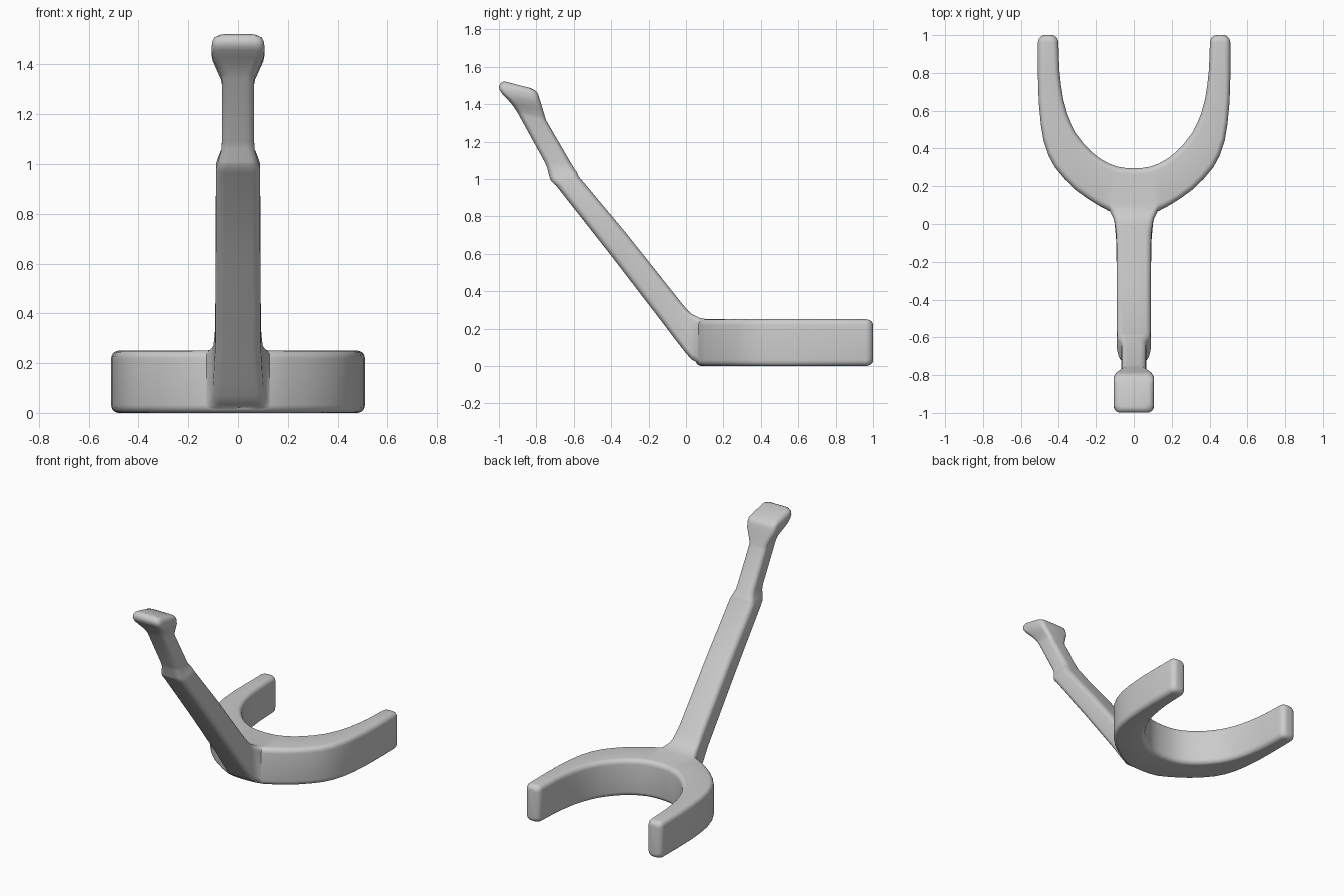
import bpy, bmesh, math
from mathutils import Vector


def loft(name, sections, radius):
    """Skin rounded rectangles; each section is (edge point a, edge point b, half depth vector)."""
    bm = bmesh.new()
    rings = []
    for a, b, v in sections:
        a, b, v = Vector(a), Vector(b), Vector(v)
        c, hu, hv = (a + b) / 2, (b - a).length / 2, v.length
        u, w = (b - a).normalized(), v.normalized()
        r = min(radius, hu * 0.8, hv * 0.8)
        ring = []
        for k, (sx, sy) in enumerate(((1, 1), (-1, 1), (-1, -1), (1, -1))):
            for i in range(6):
                t = math.pi / 2 * (k + i / 5)
                p = u * (sx * (hu - r) + r * math.cos(t)) + w * (sy * (hv - r) + r * math.sin(t))
                ring.append(bm.verts.new(c + p))
        rings.append(ring)
    n = len(rings[0])
    for p, q in zip(rings, rings[1:]):
        for i in range(n):
            bm.faces.new((p[i], p[(i + 1) % n], q[(i + 1) % n], q[i]))
    bm.faces.new(rings[0])
    bm.faces.new(rings[-1])
    bmesh.ops.recalc_face_normals(bm, faces=bm.faces)
    me = bpy.data.meshes.new(name)
    bm.to_mesh(me)
    bm.free()
    ob = bpy.data.objects.new(name, me)
    bpy.context.collection.objects.link(ob)
    return ob


# U-shaped fork: outer x, y and inner x, y from the middle to the arm tip
half = [(0.07, 0.055, 0.05, 0.298), (0.13, 0.068, 0.09, 0.305), (0.19, 0.10, 0.135, 0.322),
        (0.25, 0.138, 0.18, 0.348), (0.31, 0.182, 0.225, 0.384), (0.37, 0.24, 0.265, 0.426),
        (0.42, 0.30, 0.31, 0.485), (0.455, 0.365, 0.335, 0.535), (0.48, 0.44, 0.357, 0.59),
        (0.495, 0.53, 0.376, 0.66), (0.506, 0.65, 0.388, 0.735), (0.51, 0.78, 0.397, 0.82),
        (0.51, 0.96, 0.402, 0.96)]
side = [((ox, oy, 0.125), (ix, iy, 0.125), (0, 0, 0.125)) for ox, oy, ix, iy in half]
for i in range(1, 6):  # rounded tip
    t = math.pi / 2 * i / 5
    d, y = 0.036 * (1 - math.cos(t)), 0.96 + 0.04 * math.sin(t)
    side.append(((0.51 - d, y, 0.125), (0.402 + d, y, 0.125), (0, 0, 0.125 - d * 0.8)))
mirrored = [((-a[0], a[1], a[2]), (-b[0], b[1], b[2]), v) for a, b, v in reversed(side)]
middle = [((0, 0.052, 0.125), (0, 0.295, 0.125), (0, 0, 0.125))]
fork = loft("fork", mirrored + middle + side, 0.032)

# Handle, neck and head: lower y, z, upper y, z and half width
profile = [(0.20, 0.03, 0.20, 0.22, 0.19), (0.12, 0.004, 0.12, 0.248, 0.165),
           (0.075, 0.012, 0.075, 0.257, 0.13), (0.03, 0.034, 0.03, 0.279, 0.107),
           (0.0, 0.068, 0.012, 0.295, 0.101), (-0.05, 0.132, -0.01, 0.32, 0.097),
           (-0.12, 0.225, -0.05, 0.37, 0.092), (-0.40, 0.59, -0.32, 0.71, 0.090),
           (-0.695, 0.965, -0.575, 1.015, 0.089), (-0.72, 0.987, -0.58, 1.03, 0.083),
           (-0.73, 1.01, -0.586, 1.04, 0.078), (-0.742, 1.06, -0.60, 1.06, 0.067),
           (-0.755, 1.09, -0.615, 1.085, 0.065), (-0.895, 1.345, -0.747, 1.312, 0.065),
           (-0.907, 1.365, -0.754, 1.333, 0.069), (-0.93, 1.398, -0.766, 1.373, 0.086),
           (-0.958, 1.43, -0.777, 1.41, 0.102), (-0.985, 1.458, -0.784, 1.43, 0.106),
           (-0.998, 1.478, -0.789, 1.45, 0.106), (-0.999, 1.497, -0.797, 1.465, 0.104),
           (-0.99, 1.514, -0.81, 1.476, 0.096), (-0.972, 1.522, -0.835, 1.487, 0.08)]
handle = loft("handle", [((0, ly, lz), (0, uy, uz), (w, 0, 0)) for ly, lz, uy, uz, w in profile], 0.034)

# Fuse handle and fork into one body
mod = fork.modifiers.new("fuse", "BOOLEAN")
mod.operation = "UNION"
mod.solver = "EXACT"
mod.object = handle
bpy.ops.object.select_all(action="DESELECT")
fork.select_set(True)
bpy.context.view_layer.objects.active = fork
bpy.ops.object.modifier_apply(modifier=mod.name)
bpy.data.objects.remove(handle)
fork.name = "forked_handle"
bpy.ops.object.shade_smooth_by_angle(angle=math.radians(50))
